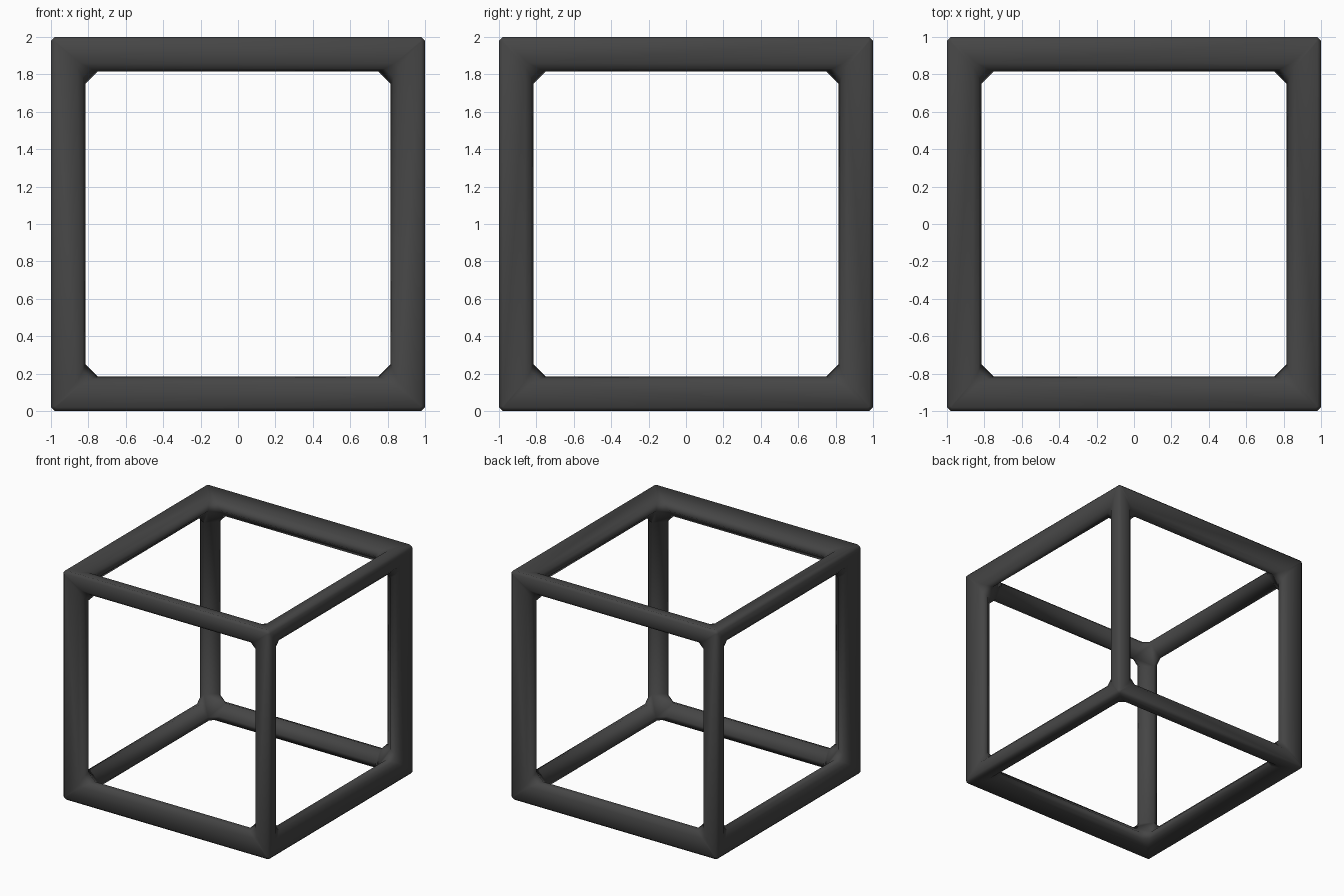
import bpy, bmesh
from itertools import product

if "Cube" in bpy.data.objects:
    bpy.data.objects.remove(bpy.data.objects["Cube"])

# Half bar section: (inset from edge, depth below face, fillet at opening corner)
PROFILE = [(0.02, 0.0, 0.005), (0.14, 0.03, 0.02), (0.17, 0.055, 0.045), (0.185, 0.10, 0.065)]
LAST = len(PROFILE) - 1

bm = bmesh.new()
cache = {}


def vert(normal, along, k, signs):
    """Profile point k on the face with this normal axis, shifted along one bar axis."""
    inset, depth, fillet = PROFILE[k]
    co = [1 - inset] * 3
    co[normal] = 1 - depth
    co[along] -= fillet
    key = (normal, along, k, tuple(signs))
    if key not in cache:
        x, y, z = (c * s for c, s in zip(co, signs))
        cache[key] = bm.verts.new((x, y, z + 1))
    return cache[key]


# Twelve bars: a closed section swept between the two ends
for d in range(3):
    u, v = (d + 1) % 3, (d + 2) % 3
    for su, sv in product((-1, 1), repeat=2):
        ends = []
        for sd in (-1, 1):
            s = [0, 0, 0]
            s[d], s[u], s[v] = sd, su, sv
            ends.append([vert(u, d, k, s) for k in range(LAST + 1)] +
                        [vert(v, d, k, s) for k in range(LAST, -1, -1)])
        a, b = ends
        n = len(a)
        for i in range(n):
            j = (i + 1) % n
            bm.faces.new((a[i], a[j], b[j], b[i]))

# Eight corner joints: mitre strips on three faces, plus outer and inner caps
for s in product((-1, 1), repeat=3):
    for nrm in range(3):
        p, q = (nrm + 1) % 3, (nrm + 2) % 3
        for k in range(LAST):
            bm.faces.new((vert(nrm, p, k, s), vert(nrm, q, k, s),
                          vert(nrm, q, k + 1, s), vert(nrm, p, k + 1, s)))
    for k in (0, LAST):
        order = [(2, 0), (2, 1), (0, 1), (0, 2), (1, 2), (1, 0)]
        bm.faces.new([vert(f, al, k, s) for f, al in order])

bmesh.ops.recalc_face_normals(bm, faces=bm.faces[:])
for f in bm.faces:
    f.smooth = True

mesh = bpy.data.meshes.new("cube_frame")
bm.to_mesh(mesh)
bm.free()
frame = bpy.data.objects.new("cube_frame", mesh)
bpy.context.collection.objects.link(frame)

# Dark grey finish
mat = bpy.data.materials.new("dark_grey")
mat.diffuse_color = (0.06, 0.06, 0.06, 1)
mat.use_nodes = True
mat.node_tree.nodes["Principled BSDF"].inputs["Base Color"].default_value = mat.diffuse_color
mesh.materials.append(mat)
